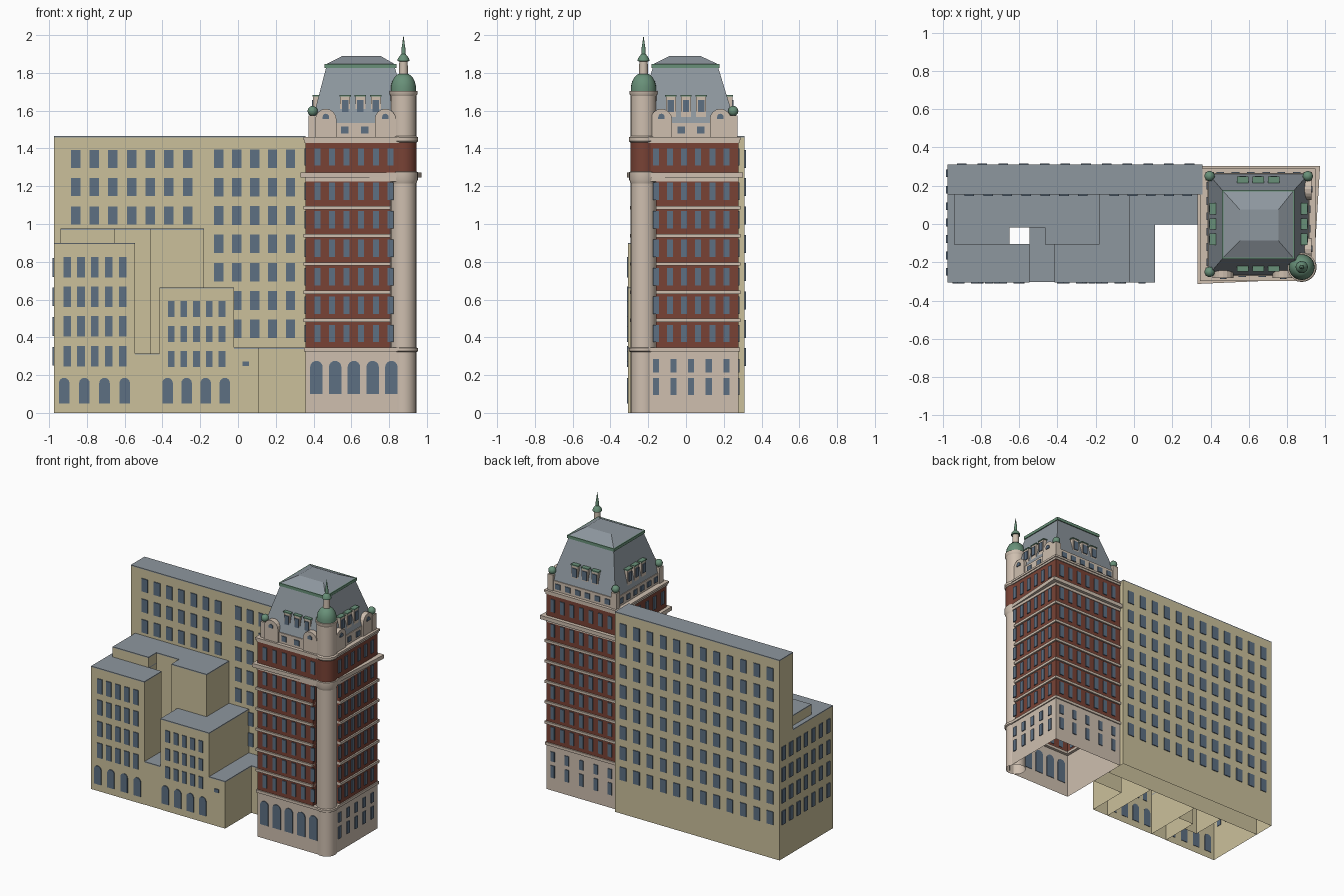
import bpy, bmesh, math

if "Cube" in bpy.data.objects:
    bpy.data.objects.remove(bpy.data.objects["Cube"])


def mat(name, r, g, b):
    m = bpy.data.materials.new(name)
    m.diffuse_color = (r, g, b, 1)
    m.use_nodes = True
    m.node_tree.nodes["Principled BSDF"].inputs["Base Color"].default_value = m.diffuse_color
    return m


TAN = mat("tan_wall", .60, .53, .33)
ROOF = mat("grey_roof", .27, .31, .345)
BRICK = mat("red_brick", .19, .055, .036)
CREAM = mat("cream_stone", .62, .52, .43)
GLASS = mat("blue_glass", .11, .16, .225)
GREEN = mat("green_copper", .14, .28, .19)


def finish(name, bm, m, smooth=False):
    bmesh.ops.recalc_face_normals(bm, faces=bm.faces)
    me = bpy.data.meshes.new(name)
    bm.to_mesh(me)
    bm.free()
    me.materials.append(m)
    ob = bpy.data.objects.new(name, me)
    bpy.context.collection.objects.link(ob)
    if smooth:
        bpy.context.view_layer.objects.active = ob
        ob.select_set(True)
        bpy.ops.object.shade_smooth_by_angle(angle=math.radians(40))
        ob.select_set(False)
    return ob


def loft(bm, lo, hi, z0, z1, bottom=True, top=True):
    a = [bm.verts.new((x, y, z0)) for x, y in lo]
    b = [bm.verts.new((x, y, z1)) for x, y in hi]
    n = len(a)
    for i in range(n):
        j = (i + 1) % n
        bm.faces.new((a[i], a[j], b[j], b[i]))
    if bottom:
        bm.faces.new(a[::-1])
    if top:
        bm.faces.new(b)


def prism(name, pts, z0, z1, m, hi=None, **caps):
    bm = bmesh.new()
    loft(bm, pts, hi or pts, z0, z1, **caps)
    return finish(name, bm, m)


def band(name, outer, inner, z0, z1, m):
    # hollow ring course around a wall
    bm = bmesh.new()
    rings = [[bm.verts.new((x, y, z)) for x, y in p]
             for p, z in ((outer, z0), (outer, z1), (inner, z1), (inner, z0))]
    n = len(outer)
    for k in range(4):
        for i in range(n):
            j = (i + 1) % n
            bm.faces.new((rings[k][i], rings[k][j], rings[(k + 1) % 4][j], rings[(k + 1) % 4][i]))
    return finish(name, bm, m)


def rect(x0, x1, y0, y1, o=0):
    return [(x0 - o, y0 - o), (x1 + o, y0 - o), (x1 + o, y1 + o), (x0 - o, y1 + o)]


def plate(bm, c, n, w, h, arch=False, t0=-.003, t1=.006):
    # upright panel centred at c, facing n, optionally with a round head
    hw, hh = w / 2, h / 2
    prof = [(-hw, -hh), (hw, -hh)]
    if arch:
        prof += [(hw * math.cos(a), hh - hw + hw * math.sin(a))
                 for a in (math.pi * i / 8 for i in range(9))]
    else:
        prof += [(hw, hh), (-hw, hh)]
    rings = [[bm.verts.new((c[0] + n[0] * t - n[1] * u, c[1] + n[1] * t + n[0] * u, c[2] + v))
              for u, v in prof] for t in (t0, t1)]
    k = len(prof)
    for i in range(k):
        j = (i + 1) % k
        bm.faces.new((rings[0][i], rings[0][j], rings[1][j], rings[1][i]))
    bm.faces.new(rings[0][::-1])
    bm.faces.new(rings[1])


def lathe(name, x, y, prof, m, seg=24):
    bm = bmesh.new()
    for (r0, z0), (r1, z1) in zip(prof, prof[1:]):
        loft(bm, *[[(x + r * math.cos(2 * math.pi * i / seg), y + r * math.sin(2 * math.pi * i / seg))
                    for i in range(seg)] for r in (r0, r1)], z0, z1, bottom=False, top=False)
    bmesh.ops.remove_doubles(bm, verts=bm.verts, dist=1e-5)
    return finish(name, bm, m, True)


def spread(a, b, n):
    return [a + (b - a) * i / (n - 1) for i in range(n)]


FRONT, RIGHT, BACK, LEFT = (0, -1), (1, 0), (0, 1), (-1, 0)


def grid(bm, n, wall, us, zs, w, h, arch=False):
    for u in us:
        for z in zs:
            plate(bm, (wall, u, z) if n[0] else (u, wall, z), n, w, h, arch)


# ---- tan building wings, open underneath, with thin roofs ----
wings = {
    "back_slab": (rect(-.975, .358, .153, .311), 1.465),
    "left_wing": ([(-.975, -.306), (-.545, -.306), (-.545, -.105), (-.65, -.105),
                   (-.65, .153), (-.975, .153)], .9),
    "middle_wing": ([(-.94, -.107), (-.65, -.107), (-.65, -.017), (-.465, -.017), (-.465, -.107),
                     (-.18, -.107), (-.18, .153), (-.94, .153)], .975),
    "link_wing": (rect(-.545, -.415, -.304, -.017), .315),
    "right_wing": (rect(-.415, -.02, -.306, .153), .665),
    "low_wing": ([(-.02, -.306), (.11, -.306), (.11, -.003), (.358, -.003), (.358, .153), (-.02, .153)], .345),
}
for name, (pts, h) in wings.items():
    base = .315 if name == "middle_wing" else 0
    prism(name, pts, base, h - .007, TAN, bottom=False)
    prism(name + "_roof", pts, h - .007, h, ROOF)

bm = bmesh.new()
slab_rows = [1.345 - .15 * i for i in range(8)]
left_cols = spread(-.86, -.267, 7)
right_cols = spread(-.103, .278, 5)
grid(bm, FRONT, .153, left_cols, slab_rows[:3], .05, .095)
grid(bm, FRONT, .153, right_cols, slab_rows[:7], .05, .098)
grid(bm, BACK, .311, spread(-.9, .29, 12), slab_rows, .05, .095)
grid(bm, LEFT, -.975, spread(-.25, .265, 7), [.77, .615, .458, .3], .04, .1)
grid(bm, FRONT, -.306, spread(-.905, -.61, 5), [.77, .615, .458, .3], .04, .108)
grid(bm, FRONT, -.306, spread(-.92, -.6, 4), [.118], .056, .135, True)
grid(bm, FRONT, -.306, spread(-.354, -.085, 5), [.55, .418, .286], .035, .085)
grid(bm, FRONT, -.306, spread(-.373, -.07, 4), [.118], .056, .135, True)
grid(bm, FRONT, -.306, [.042], [.26], .035, .025)
finish("wing_windows", bm, GLASS)

# ---- tower walls ----
X0, X1, Y0, Y1 = .358, .935, -.285, .277
CX, CY = .876, -.225


def corner(o=0):
    return [(X0 - o, Y0 - o), (CX, Y0 - o), (X1 + o, CY), (X1 + o, Y1 + o), (X0 - o, Y1 + o)]


def notched(o=0):
    return [(X0 - o, Y0 - o), (.808, Y0 - o), (.808, -.158), (X1 + o, -.158), (X1 + o, Y1 + o), (X0 - o, Y1 + o)]


prism("tower_base", corner(), 0, .33, CREAM, bottom=False, top=False)
band("base_cornice", corner(.008), corner(-.02), .325, .345, CREAM)
prism("brick_shaft", notched(), .335, 1.25, BRICK, bottom=False, top=False)
for i in range(5):
    z = .49 + .149 * i
    band("string_course_%d" % (i + 1), notched(.011), notched(), z - .009, z + .009, CREAM)
big = [(.332, -.313), (CX, -.289), (.94, CY), (.972, .303), (.332, .303)]
band("main_cornice_lower", corner(.004), corner(-.02), 1.225, 1.245, CREAM)
band("main_cornice", big, corner(-.02), 1.245, 1.272, CREAM)
prism("brick_top_floor", corner(), 1.265, 1.432, BRICK)
prism("upper_cornice", corner(.006), 1.43, 1.445, CREAM)
prism("upper_cornice_lip", corner(.012), 1.445, 1.46, CREAM)

# ---- tower windows ----
bm = bmesh.new()
floors = [.42 + .1505 * i for i in range(6)] + [1.355]
fx, ry = spread(.42, .807, 6), spread(-.16, .214, 6)
grid(bm, FRONT, Y0, fx, floors, .032, .092)
grid(bm, RIGHT, X1, ry, floors, .032, .092)
grid(bm, BACK, Y1, spread(.42, .885, 7), floors, .032, .092)
grid(bm, LEFT, X0, spread(-.24, .22, 6), floors, .032, .092)
grid(bm, FRONT, Y0, spread(.415, .812, 5), [.188], .066, .175, True)
for z, h in ((.25, .07), (.14, .088)):
    grid(bm, RIGHT, X1, spread(-.16, .214, 5), [z], .032, h)
    grid(bm, BACK, Y1, spread(.42, .885, 5), [z], .032, h)
# attic windows
AX0, AX1, AY0, AY1 = .385, .917, -.272, .266
grid(bm, FRONT, AY0, [.565, .67], [1.497], .04, .038)
grid(bm, RIGHT, AX1, [-.025, .077], [1.497], .04, .038)
grid(bm, BACK, AY1, spread(.45, .85, 6), [1.497], .04, .038)
grid(bm, LEFT, AX0, spread(-.2, .2, 6), [1.497], .04, .038)

# ---- attic, rounded gables and dormers ----
prism("attic_wall", rect(AX0, AX1, AY0, AY1), 1.46, 1.535, CREAM)
gables, dormers, caps = bmesh.new(), bmesh.new(), bmesh.new()
for n, wall, us in ((FRONT, AY0, (.465, .78)), (RIGHT, AX1, (-.13, .182))):
    for u in us:
        c = (wall, u, 1.535) if n[0] else (u, wall, 1.535)
        plate(gables, c, n, .112, .15, True, -.06, .01)
        plate(bm, (c[0] + n[0] * .01, c[1] + n[1] * .01, 1.57), n, .034, .028, True)
for n, wall, us in ((FRONT, -.243, (.567, .648, .73)), (BACK, .245, (.567, .648, .73)),
                    (RIGHT, .903, (-.08, 0, .08)), (LEFT, .398, (-.08, 0, .08))):
    for u in us:
        c = (wall, u, 1.605) if n[0] else (u, wall, 1.605)
        plate(dormers, c, n, .052, .14, False, -.06, 0)
        plate(caps, (c[0], c[1], 1.678), n, .06, .008, False, -.04, .004)
        plate(bm, (c[0], c[1], 1.625), n, .034, .065)
finish("tower_windows", bm, GLASS)
finish("gables", gables, CREAM)
finish("dormers", dormers, CREAM)
finish("dormer_caps", caps, GREEN)

# ---- mansard roof ----
top = (.467, .83, -.175, .17)
prism("mansard", rect(.39, .912, -.266, .26), 1.535, 1.83, ROOF, hi=rect(*top))
prism("mansard_trim", rect(*top, .008), 1.825, 1.846, GREEN)
prism("roof_cap", rect(*top), 1.846, 1.89, ROOF, hi=rect(.553, .754, -.087, .075))

# ---- corner balls on pedestals ----
for i, (x, y) in enumerate(((.395, -.25), (.395, .25), (.908, .25))):
    prism("pedestal_%d" % i, rect(x - .022, x + .022, y - .022, y + .022), 1.46, 1.575, CREAM)
    lathe("ball_%d" % i, x, y, [(.027 * math.sin(math.pi * k / 8), 1.598 - .027 * math.cos(math.pi * k / 8))
                                for k in range(9)], GREEN, 16)

# ---- round corner turret ----
lathe("turret_column", CX, CY, [(.068, 0), (.068, 1.69)], CREAM)
lathe("turret_base_ring", CX, CY, [(.068, .322), (.077, .327), (.077, .343), (.068, .347)], CREAM)
lathe("turret_capital", CX, CY, [(.068, 1.215), (.076, 1.235), (.076, 1.275), (.068, 1.278)], CREAM)
lathe("turret_brick_drum", CX, CY, [(.067, 1.274), (.0695, 1.276), (.0695, 1.431), (.067, 1.433)], BRICK)
lathe("turret_upper_ring", CX, CY, [(.068, 1.43), (.078, 1.44), (.078, 1.458), (.068, 1.465)], CREAM)
lathe("turret_lip", CX, CY, [(.066, 1.675), (.075, 1.69), (.075, 1.705), (0, 1.708)], CREAM)
lathe("turret_dome", CX, CY, [(.067, 1.705), (.066, 1.73), (.06, 1.755), (.048, 1.777), (.03, 1.793), (0, 1.8)], GREEN)
lathe("lantern", CX, CY, [(.024, 1.79), (.022, 1.865)], CREAM, 16)
lathe("lantern_cap", CX, CY, [(0, 1.86), (.032, 1.862), (.03, 1.875), (.02, 1.89), (.011, 1.9),
                              (.011, 1.925), (.007, 1.95), (0, 2.0)], GREEN, 16)
